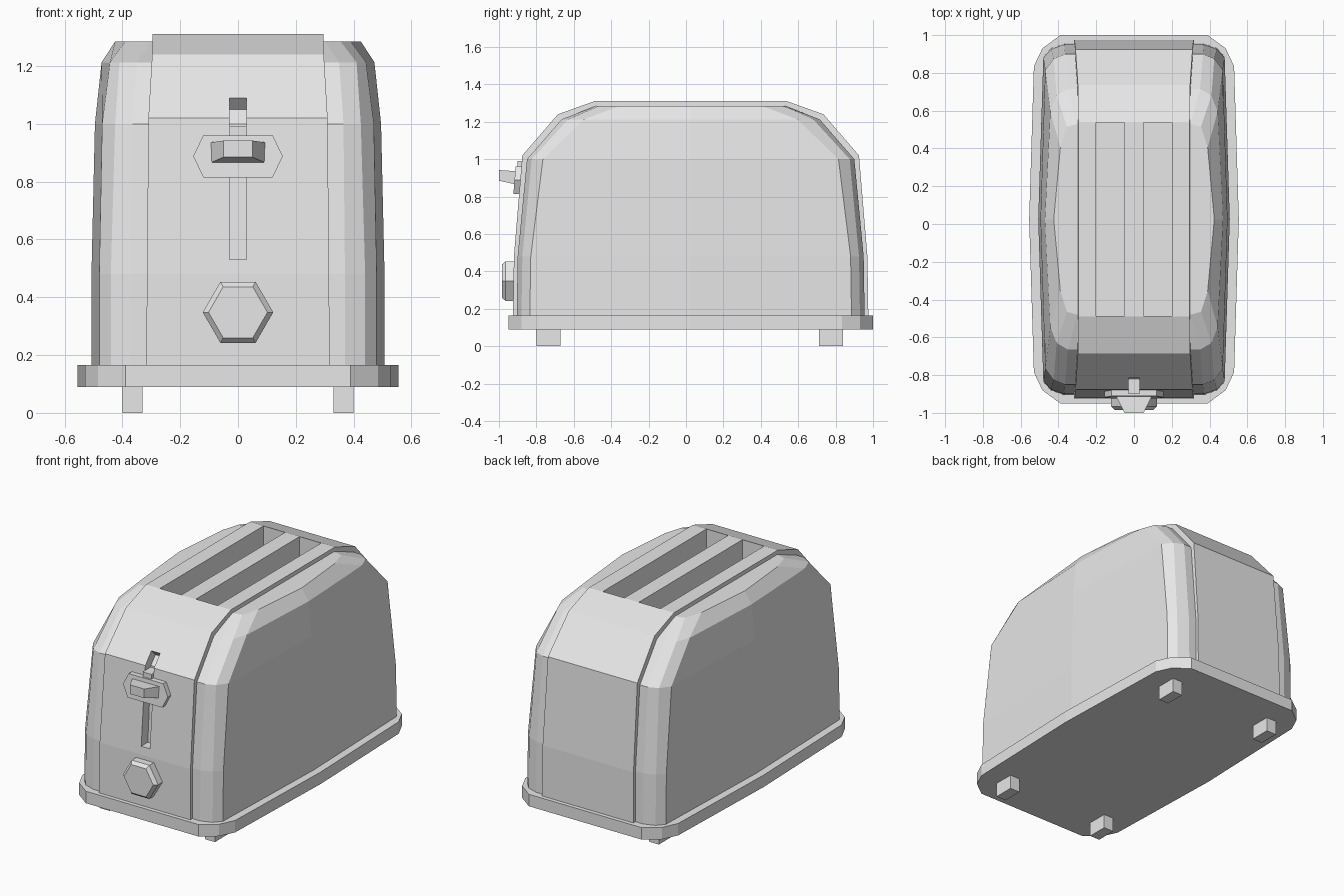
import bpy, bmesh
from math import cos, sin, tau

if "Cube" in bpy.data.objects:
    bpy.data.objects.remove(bpy.data.objects["Cube"], do_unlink=True)

mat = bpy.data.materials.new("light_grey")
mat.use_nodes = True
GREY = (0.8, 0.8, 0.8, 1.0)
mat.diffuse_color = GREY
for node in mat.node_tree.nodes:
    if node.type == 'BSDF_PRINCIPLED':
        node.inputs["Base Color"].default_value = GREY

CY = 0.025  # middle of the body along y


def loft(name, rings):
    """Join matching rings of points with side faces and cap both ends."""
    bm = bmesh.new()
    loops = [[bm.verts.new(p) for p in ring] for ring in rings]
    n = len(loops[0])
    for a, b in zip(loops, loops[1:]):
        for i in range(n):
            j = (i + 1) % n
            bm.faces.new((a[i], a[j], b[j], b[i]))
    bm.faces.new(loops[0])
    bm.faces.new(loops[-1])
    bmesh.ops.recalc_face_normals(bm, faces=bm.faces)
    mesh = bpy.data.meshes.new(name)
    bm.to_mesh(mesh)
    bm.free()
    mesh.materials.append(mat)
    obj = bpy.data.objects.new(name, mesh)
    bpy.context.collection.objects.link(obj)
    return obj


def outline(quarter, z):
    """Mirror a quarter outline in x and y at height z."""
    half = quarter + [(x, -y) for x, y in reversed(quarter) if y]
    return [(x, y + CY, z) for x, y in half + [(-x, -y) for x, y in half]]


def box(name, x0, x1, y0, y1, z0, z1):
    return loft(name, [[(x0, y0, z), (x1, y0, z), (x1, y1, z), (x0, y1, z)]
                       for z in (z0, z1)])


# base tray and feet
tray = [(0.39, 0.975), (0.485, 0.905), (0.53, 0.81), (0.555, 0)]
loft("base_tray", [outline(tray, z) for z in (0.09, 0.165)])
for side, sx in (("left", 1), ("right", -1)):
    for end, y in (("front", -0.735), ("back", 0.775)):
        x = sx * 0.365
        box(f"{end}_{side}_foot", x - 0.035, x + 0.035, y - 0.065, y + 0.065, 0, 0.1)

# rounded outer shell
low = [(0.37, 0.93), (0.44, 0.905), (0.48, 0.86), (0.507, 0)]
shell = loft("outer_shell", [
    outline(low, 0.16),
    outline([(x, y - 0.005 if y else 0) for x, y in low], 0.48),
    outline([(0.365, 0.875), (0.425, 0.85), (0.47, 0.79), (0.495, 0)], 1.0),
    outline([(0.35, 0.69), (0.41, 0.655), (0.443, 0.57), (0.472, 0)], 1.213),
    outline([(0.30, 0.505), (0.355, 0.49), (0.39, 0.38), (0.425, 0)], 1.285)])

# raised centre band running over the front, top and back
band = loft("centre_band", [outline([(w, h)], z) for z, w, h in (
    (0.16, 0.317, 0.95), (0.48, 0.315, 0.945), (1.02, 0.31, 0.90),
    (1.24, 0.297, 0.71), (1.31, 0.295, 0.515))])

# bread slots and lever track, cut from shell and band
track = [(-0.85, 0.53), (-0.82, 1.0), (-0.775, 1.05), (-0.815, 1.09),
         (-0.9, 1.17), (-1.0, 1.17), (-1.0, 0.53)]
cutters = [
    box("left_slot_cutter", 0.05, 0.2, -0.488, 0.538, 0.35, 1.5),
    box("right_slot_cutter", -0.2, -0.05, -0.488, 0.538, 0.35, 1.5),
    loft("track_cutter", [[(x, y, z) for y, z in track] for x in (-0.03, 0.03)])]
for obj in (shell, band):
    for cutter in cutters:
        mod = obj.modifiers.new(cutter.name, 'BOOLEAN')
        mod.operation = 'DIFFERENCE'
        mod.solver = 'EXACT'
        mod.object = cutter
        bpy.context.view_layer.objects.active = obj
        bpy.ops.object.modifier_apply(modifier=mod.name)
for cutter in cutters:
    bpy.data.objects.remove(cutter, do_unlink=True)

# lever: stem, hexagonal plate and tapered grip
box("lever_stem", -0.03, 0.03, -0.9, -0.81, 0.86, 0.99)
plate = [(-0.155, 0.888), (-0.12, 0.96), (0.12, 0.96),
         (0.155, 0.888), (0.12, 0.815), (-0.12, 0.815)]
loft("lever_plate", [[(x, y - (z - 0.888) * -0.08, z) for x, z in plate]
                     for y in (-0.917, -0.87)])
loft("lever_grip", [[(-w, y, z0), (w, y, z0), (w, y, z1), (-w, y, z1)]
                    for y, w, z0, z1 in ((-0.9, 0.1, 0.863, 0.935),
                                         (-1.0, 0.05, 0.885, 0.942))])

# hexagonal browning knob with a chamfered front
loft("browning_knob", [[(r * cos(tau * i / 6), y, 0.348 + r * sin(tau * i / 6))
                        for i in range(6)]
                       for y, r in ((-0.9, 0.122), (-0.965, 0.122), (-0.985, 0.102))])
